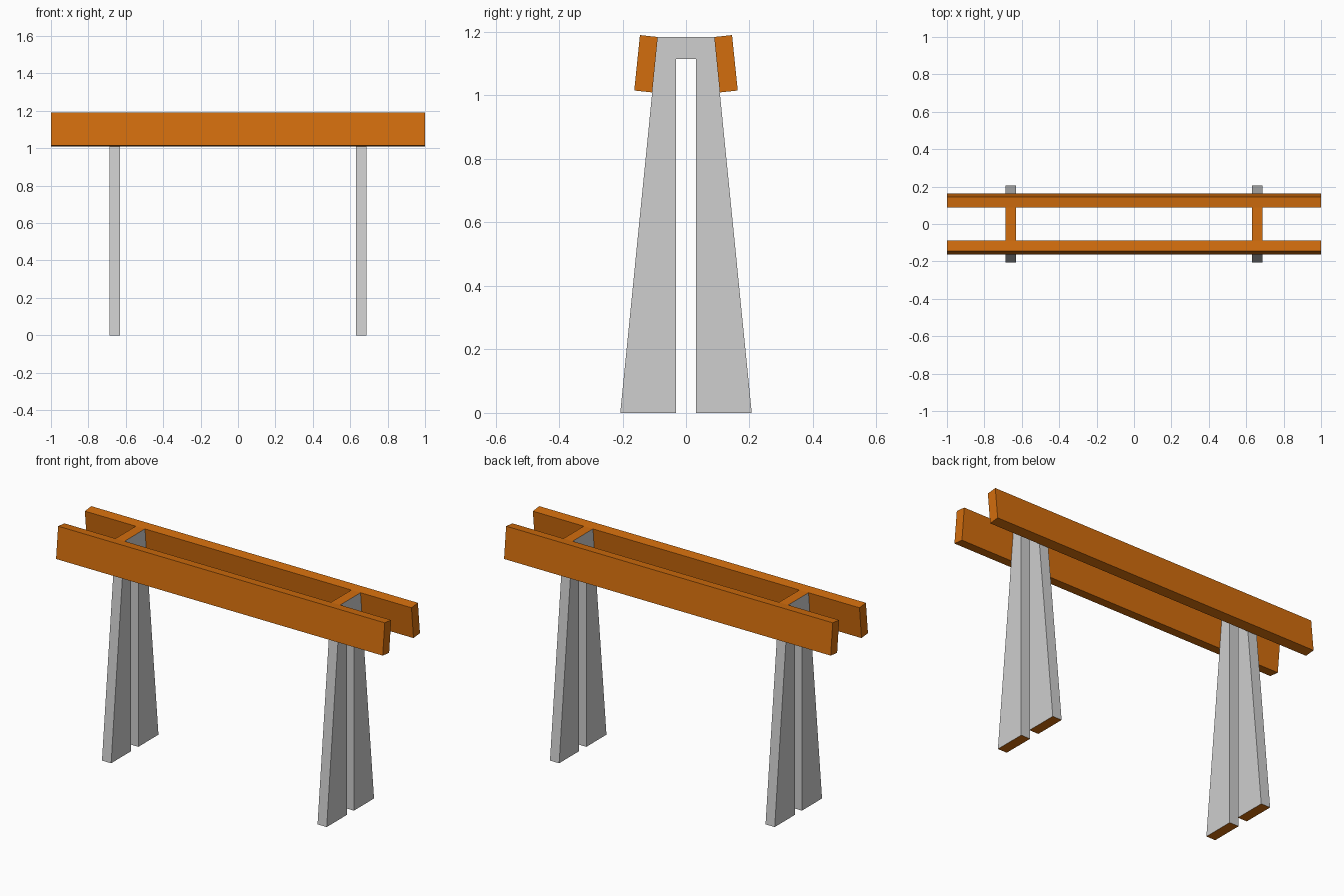
import bpy, bmesh

if "Cube" in bpy.data.objects:
    bpy.data.objects.remove(bpy.data.objects["Cube"])


def material(name, rgb):
    m = bpy.data.materials.new(name)
    m.diffuse_color = (*rgb, 1)
    m.use_nodes = True
    m.node_tree.nodes["Principled BSDF"].inputs["Base Color"].default_value = m.diffuse_color
    return m


ORANGE = material("orange", (0.65, 0.155, 0.004))
GREY = material("light_grey", (0.62, 0.62, 0.62))


def extrude_profile(name, profile, x0, x1, mats):
    """Sweep a closed (y, z) profile along x."""
    bm = bmesh.new()
    face = bm.faces.new([bm.verts.new((x0, y, z)) for y, z in profile])
    ext = bmesh.ops.extrude_face_region(bm, geom=[face])
    verts = [v for v in ext["geom"] if isinstance(v, bmesh.types.BMVert)]
    bmesh.ops.translate(bm, verts=verts, vec=(x1 - x0, 0, 0))
    bmesh.ops.recalc_face_normals(bm, faces=bm.faces)
    # horizontal faces take the second colour, if there is one
    for f in bm.faces:
        f.normal_update()
        if len(mats) > 1 and abs(f.normal.z) > 0.9:
            f.material_index = 1
    mesh = bpy.data.meshes.new(name)
    bm.to_mesh(mesh)
    bm.free()
    for m in mats:
        mesh.materials.append(m)
    obj = bpy.data.objects.new(name, mesh)
    bpy.context.collection.objects.link(obj)
    return obj


# Tapered slotted posts with orange tops and bottoms
half = [(0.207, 0), (0.089, 1.184)]
slot = [(0.031, 1.115), (0.031, 0)]
post = half + [(-y, z) for y, z in reversed(half)] \
    + [(-y, z) for y, z in reversed(slot)] + slot
for side, cx in (("left", -0.66), ("right", 0.66)):
    extrude_profile(side + "_post", post, cx - 0.028, cx + 0.028, [GREY, ORANGE])

# Tilted rails lying flat against the sloping post sides
rail = [(0.089, 1.184), (0.145, 1.19), (0.163, 1.0155), (0.1065, 1.0095)]
for side, s in (("front", -1), ("back", 1)):
    extrude_profile(side + "_rail", [(s * y, z) for y, z in rail], -1, 1, [ORANGE])
